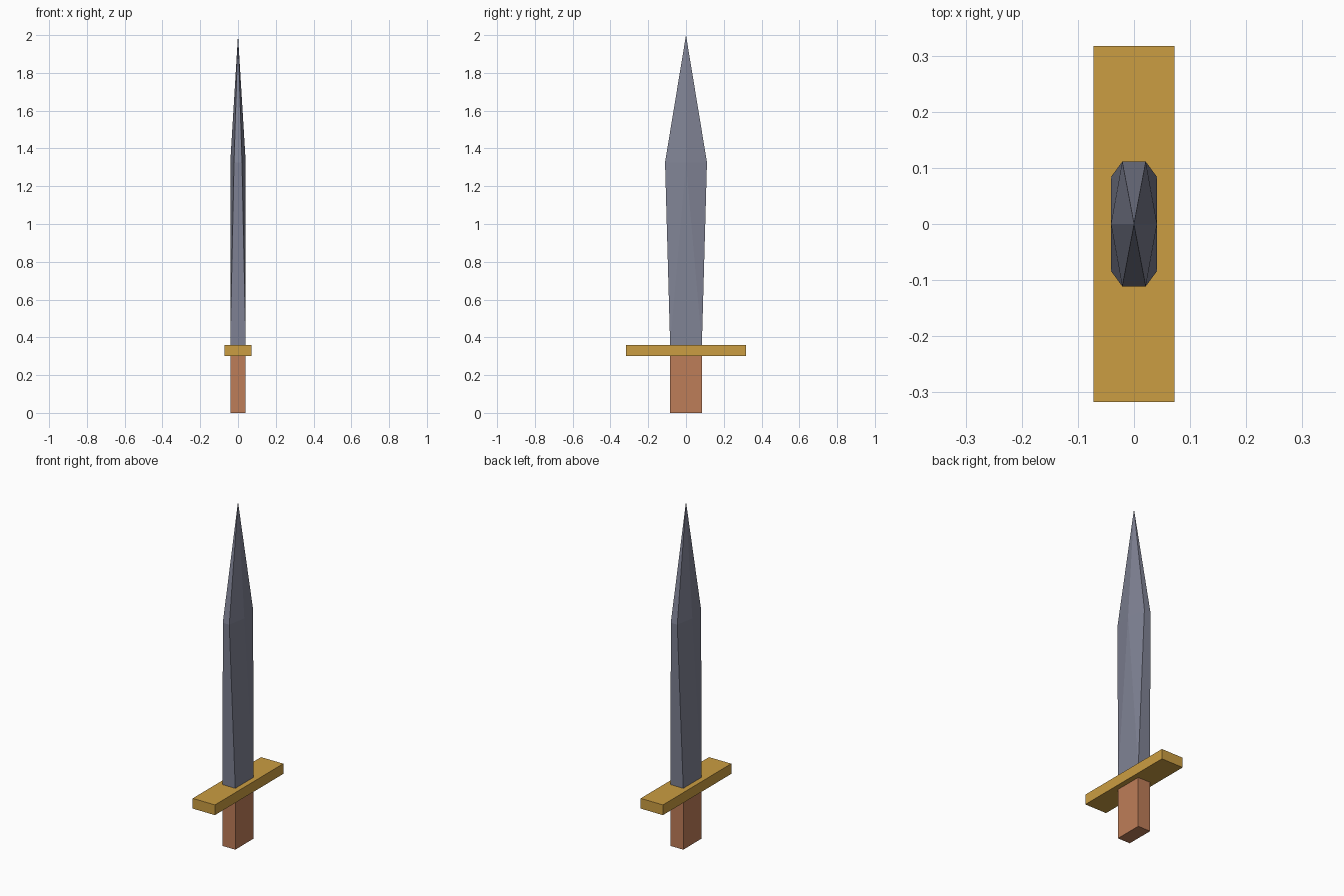
import bpy, bmesh

if "Cube" in bpy.data.objects:
    bpy.data.objects.remove(bpy.data.objects["Cube"])


def material(name, color):
    m = bpy.data.materials.new(name)
    m.diffuse_color = (*color, 1)
    m.use_nodes = True
    m.node_tree.nodes["Principled BSDF"].inputs["Base Color"].default_value = m.diffuse_color
    return m


def finish(bm, name, mat):
    bmesh.ops.recalc_face_normals(bm, faces=bm.faces)
    mesh = bpy.data.meshes.new(name)
    bm.to_mesh(mesh)
    bm.free()
    mesh.materials.append(mat)
    ob = bpy.data.objects.new(name, mesh)
    bpy.context.collection.objects.link(ob)
    return ob


def box(name, half_x, half_y, z0, z1, mat):
    bm = bmesh.new()
    bmesh.ops.create_cube(bm, size=2)
    for v in bm.verts:
        v.co.x *= half_x
        v.co.y *= half_y
        v.co.z = z1 if v.co.z > 0 else z0
    return finish(bm, name, mat)


steel = material("steel grey", (0.216, 0.227, 0.30))
gold = material("gold", (0.597, 0.337, 0.054))
leather = material("brown leather", (0.515, 0.205, 0.098))

# Grip and crossguard
box("grip", 0.041, 0.084, 0, 0.30, leather)
box("crossguard", 0.072, 0.317, 0.30, 0.36, gold)

# Blade: rectangular root, six-sided shoulder, pointed tip
root, shoulder, tip = 0.36, 1.326, 2.0
points = [(0, 0, tip)]
for sx in (-1, 1):
    points.append((sx * 0.041, 0, shoulder))
    for sy in (-1, 1):
        points.append((sx * 0.041, sy * 0.084, root))
        points.append((sx * 0.021, sy * 0.111, shoulder))
bm = bmesh.new()
for p in points:
    bm.verts.new(p)
bmesh.ops.convex_hull(bm, input=bm.verts[:])
bmesh.ops.dissolve_limit(bm, angle_limit=0.002, verts=bm.verts[:], edges=bm.edges[:])
finish(bm, "blade", steel)
